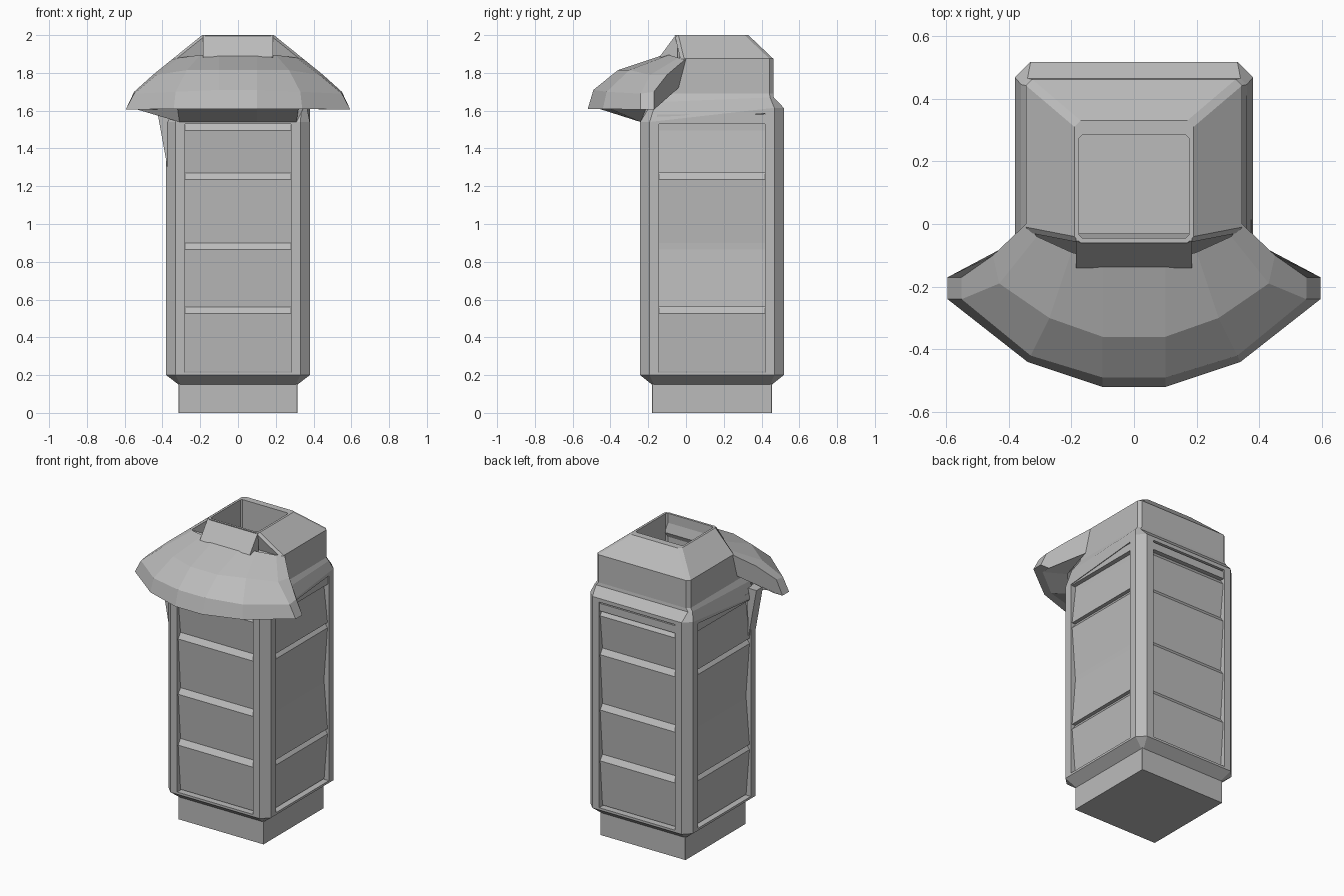
import bpy, bmesh
from mathutils import Matrix, Vector

cube = bpy.data.objects.get("Cube")
if cube:
    bpy.data.objects.remove(cube, do_unlink=True)

grey = bpy.data.materials.new("stone_grey")
grey.use_nodes = True
colour = (0.5, 0.5, 0.5, 1)
grey.diffuse_color = colour
grey.node_tree.nodes["Principled BSDF"].inputs["Base Color"].default_value = colour

MID = 0.1375   # y of the tower axis
HALF = 0.38    # half width of the tower


def finish(name, bm):
    bmesh.ops.remove_doubles(bm, verts=bm.verts[:], dist=0.0005)
    bmesh.ops.recalc_face_normals(bm, faces=bm.faces[:])
    mesh = bpy.data.meshes.new(name)
    bm.to_mesh(mesh)
    bm.free()
    mesh.materials.append(grey)
    ob = bpy.data.objects.new(name, mesh)
    bpy.context.collection.objects.link(ob)
    return ob


def loft(name, rings):
    """Skin closed rings of equal length and cap both ends."""
    bm = bmesh.new()
    loops = [[bm.verts.new(p) for p in ring] for ring in rings]
    n = len(loops[0])
    for a, b in zip(loops, loops[1:]):
        for i in range(n):
            j = (i + 1) % n
            bm.faces.new((a[i], a[j], b[j], b[i]))
    bm.faces.new(loops[0])
    bm.faces.new(loops[-1])
    return finish(name, bm)


def ring(x, y0, y1, cut, z0, z1=None):
    """Rectangle with cut corners, z0 at the front and z1 at the back."""
    z1 = z0 if z1 is None else z1
    pts = [(-x + cut, y0, z0), (x - cut, y0, z0), (x, y0 + cut, z0), (x, y1 - cut, z1),
           (x - cut, y1, z1), (-x + cut, y1, z1), (-x, y1 - cut, z1), (-x, y0 + cut, z0)]
    return pts


def turn(ob, quarter):
    ob.matrix_world = (Matrix.Translation((0, MID, 0))
                       @ Matrix.Rotation(quarter * 1.570796, 4, 'Z'))


# Plinth and flared foot
loft("plinth", [ring(0.315, -0.18, 0.455, 0.002, z) for z in (0, 0.16)])
loft("foot_flare", [ring(0.315, -0.18, 0.455, 0.01, 0.15),
                    ring(HALF, MID - HALF, MID + HALF, 0.05, 0.2),
                    ring(HALF, MID - HALF, MID + HALF, 0.05, 0.215)])

# Corner posts, rails and slanted panels, repeated on the four sides
post = [(0.28, -0.3), (0.28, -HALF), (0.33, -HALF), (HALF, -0.33), (HALF, -0.28), (0.3, -0.28)]
levels = [0.22, 0.56, 0.9, 1.27, 1.53]
for q, side in enumerate(("front", "left", "back", "right")):
    top = 1.54 if side in ("front", "left") and q == 0 or side == "right" else 1.61
    turn(loft(side + "_corner_post", [[(x, y, z) for x, y in post] for z in (0.2, top)]), q)
    rail_top = 1.54 if side == "front" else 1.58
    rail = [(-HALF + 0.005, 1.53), (-HALF + 0.005, rail_top), (-0.28, rail_top), (-0.28, 1.53)]
    turn(loft(side + "_rail", [[(x, y, z) for y, z in rail] for x in (-0.29, 0.29)]), q)
    for k, (lo, hi) in enumerate(zip(levels, levels[1:])):
        proud_top = side in ("front", "back") or k % 2 == 0
        low, high = (0.345, 0.37) if proud_top else (0.37, 0.345)
        prof = [(-0.2, lo), (-low, lo), (-high, hi - 0.035), (-0.345, hi), (-0.2, hi)]
        turn(loft(side + "_panel", [[(x, y, z) for y, z in prof] for x in (-0.29, 0.29)]), q)

# Sloped shoulder, upper block and open chimney
back = MID + HALF
loft("upper_block", [
    ring(HALF, MID - HALF, back, 0.05, 1.53, 1.59),
    ring(HALF, MID - HALF, back, 0.05, 1.54, 1.615),
    ring(0.36, -0.18, 0.465, 0.02, 1.645, 1.67),
    ring(0.345, -0.12, 0.462, 0.02, 1.69),
    ring(0.345, -0.03, 0.462, 0.02, 1.875),
    ring(0.19, -0.06, 0.33, 0.02, 2.0),
    ring(0.175, -0.045, 0.285, 0.01, 2.0),
    ring(0.175, -0.045, 0.285, 0.01, 1.6)])

# Chimney front apron
loft("chimney_apron", [[(x, -0.14, 1.885), (x, -0.055, 2.0), (x, -0.046, 2.0), (x, -0.046, 1.86)]
                       for x in (-0.185, 0.185)])

# Faceted hood: four half columns per row, mirrored across x
rows = [
    [(0.345, 0.0, 1.875), (0.31, -0.04, 1.88), (0.2, -0.09, 1.895), (0.1, -0.12, 1.895)],
    [(0.45, -0.1, 1.79), (0.43, -0.19, 1.79), (0.27, -0.3, 1.815), (0.1, -0.36, 1.815)],
    [(0.55, -0.17, 1.7), (0.55, -0.24, 1.69), (0.33, -0.42, 1.7), (0.1, -0.49, 1.71)],
    [(0.595, -0.17, 1.605), (0.595, -0.24, 1.605), (0.34, -0.44, 1.61), (0.1, -0.52, 1.61)],
    [(0.53, -0.17, 1.605), (0.53, -0.23, 1.605), (0.32, -0.4, 1.61), (0.1, -0.46, 1.61)],
    [(0.35, -0.04, 1.72), (0.36, -0.2, 1.64), (0.31, -0.24, 1.54), (0.1, -0.24, 1.54)],
]
columns = [[Vector((s * r[i][0], r[i][1], r[i][2])) for r in rows]
           for s, order in ((-1, (0, 1, 2, 3)), (1, (3, 2, 1, 0))) for i in order]
loft("hood", columns)

# Small bracket under the hood on one side
loft("hood_bracket", [[(-0.43, y, 1.61), (-0.37, y, 1.28), (-0.36, y, 1.61)]
                      for y in (-0.2, -0.13)])
